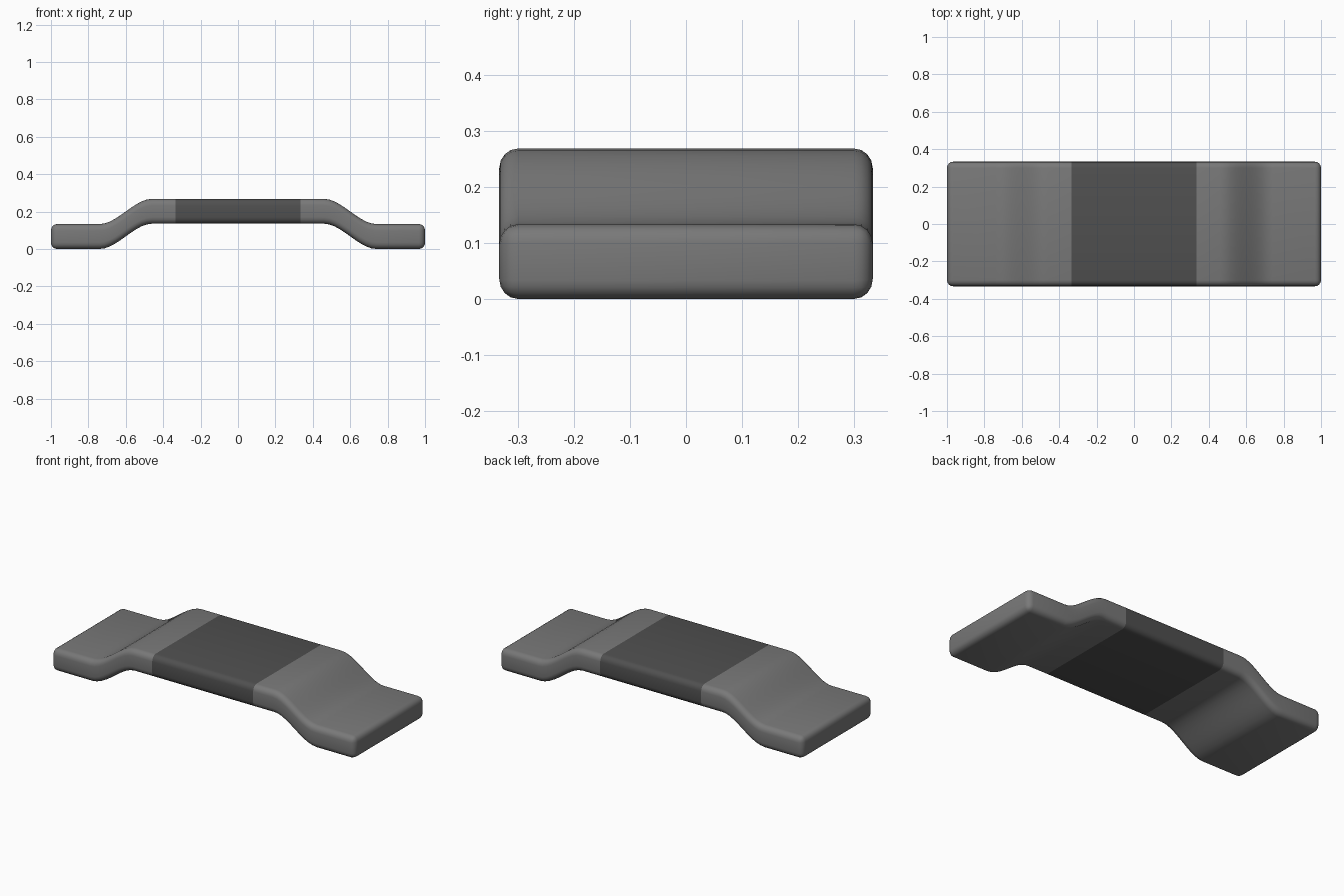
import bpy, bmesh, math

cube = bpy.data.objects.get("Cube")
if cube:
    bpy.data.objects.remove(cube, do_unlink=True)


def make_material(name, value):
    mat = bpy.data.materials.new(name)
    mat.use_nodes = True
    colour = (value, value, value, 1)
    mat.diffuse_color = colour
    mat.node_tree.nodes["Principled BSDF"].inputs["Base Color"].default_value = colour
    return mat


HALF_WIDTH, THICK, RISE = 0.333, 0.133, 0.135
GRIP_END = 0.333            # dark middle section
BEND_IN, BEND_OUT = 0.46, 0.74
STEPS = 10


def bend_height(x):
    """Bottom height of the strap: raised middle, S-bend, flat ends."""
    t = (BEND_OUT - abs(x)) / (BEND_OUT - BEND_IN)
    t = min(max(t, 0), 1)
    return RISE * t * t * (3 - 2 * t)


# Stations along the strap, mirrored about the middle
half = [GRIP_END] + [BEND_IN + (BEND_OUT - BEND_IN) * i / STEPS for i in range(STEPS + 1)] + [1.0]
stations = [-x for x in reversed(half)] + half

# Bent strap: one box-shaped ring per station
bm = bmesh.new()
rings = []
for x in stations:
    z = bend_height(x)
    corners = [(-1, 0), (1, 0), (1, THICK), (-1, THICK)]
    rings.append([bm.verts.new((x, s * HALF_WIDTH, z + h)) for s, h in corners])
for a, b in zip(rings, rings[1:]):
    for i in range(4):
        j = (i + 1) % 4
        bm.faces.new((a[i], a[j], b[j], b[i]))
bm.faces.new(rings[0])
bm.faces.new(rings[-1])
bmesh.ops.recalc_face_normals(bm, faces=bm.faces)

# Dark grip in the middle, lighter ends
for f in bm.faces:
    f.material_index = int(abs(f.calc_center_median().x) < GRIP_END)

mesh = bpy.data.meshes.new("bent_strap")
bm.to_mesh(mesh)
bm.free()
mesh.materials.append(make_material("mid grey", 0.19))
mesh.materials.append(make_material("dark grey", 0.08))
strap = bpy.data.objects.new("bent_strap", mesh)
bpy.context.collection.objects.link(strap)

# Rounded rims
bevel = strap.modifiers.new("rounded_edges", "BEVEL")
bevel.width = 0.033
bevel.segments = 4
bevel.limit_method = "ANGLE"
bevel.angle_limit = math.radians(50)

bpy.context.view_layer.objects.active = strap
strap.select_set(True)
bpy.ops.object.shade_smooth_by_angle(angle=math.radians(40))
# Keep the rims smooth: the bevel rounds them
for e in mesh.edges:
    e.use_edge_sharp = False
